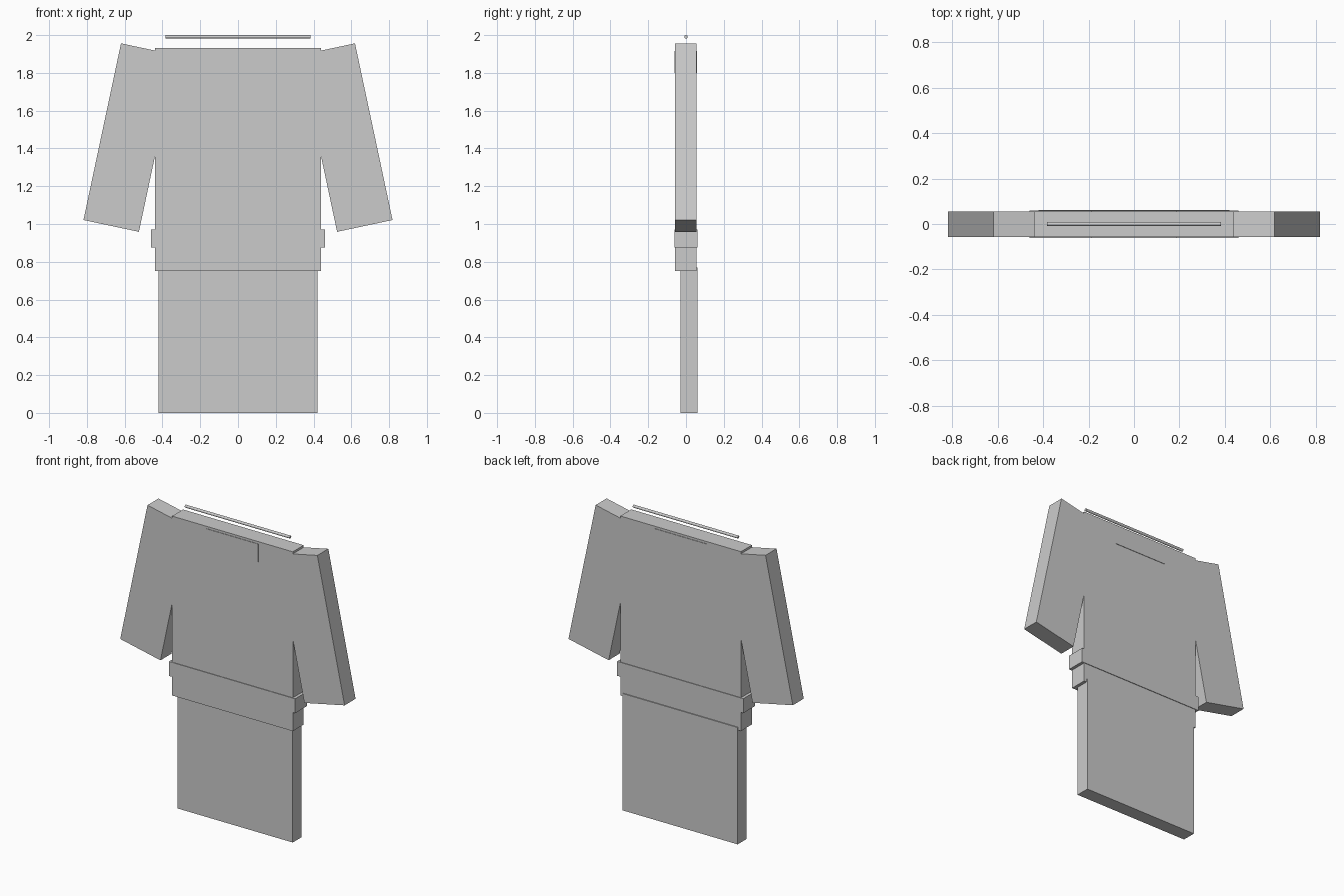
import bpy
from math import radians

if "Cube" in bpy.data.objects:
    bpy.data.objects.remove(bpy.data.objects["Cube"])


def box(name, lo, hi):
    """Axis-aligned box from its two opposite corners."""
    centre = [(a + b) / 2 for a, b in zip(lo, hi)]
    bpy.ops.mesh.primitive_cube_add(size=1, location=centre)
    ob = bpy.context.object
    ob.name = name
    ob.scale = [b - a for a, b in zip(lo, hi)]
    return ob


FRONT, BACK = -0.058, 0.056

# Main garment panels
box("torso", (-0.44, FRONT, 0.75), (0.44, BACK, 1.932))
box("lower_panel", (-0.42, -0.03, 0.0), (0.42, 0.062, 0.77))

# Waist belt and neck panel stand slightly proud of the torso
box("belt", (-0.46, -0.062, 0.875), (0.46, 0.06, 0.97))
box("neck_panel", (-0.19, -0.061, 1.80), (0.19, 0.059, 1.917))

# Sleeves, tilted outwards on both sides
for side, label in ((-1, "left"), (1, "right")):
    sleeve = box(label + "_sleeve", (-0.15, FRONT, -0.478), (0.15, BACK, 0.478))
    sleeve.location.x = side * 0.572
    sleeve.location.z = 1.4575
    sleeve.rotation_euler.y = -side * radians(12)

# Hanging rod above the shoulders
bpy.ops.mesh.primitive_cylinder_add(vertices=12, radius=0.009, depth=0.765,
                                    location=(0, 0, 1.991),
                                    rotation=(0, radians(90), 0))
bpy.context.object.name = "hanging_rod"
